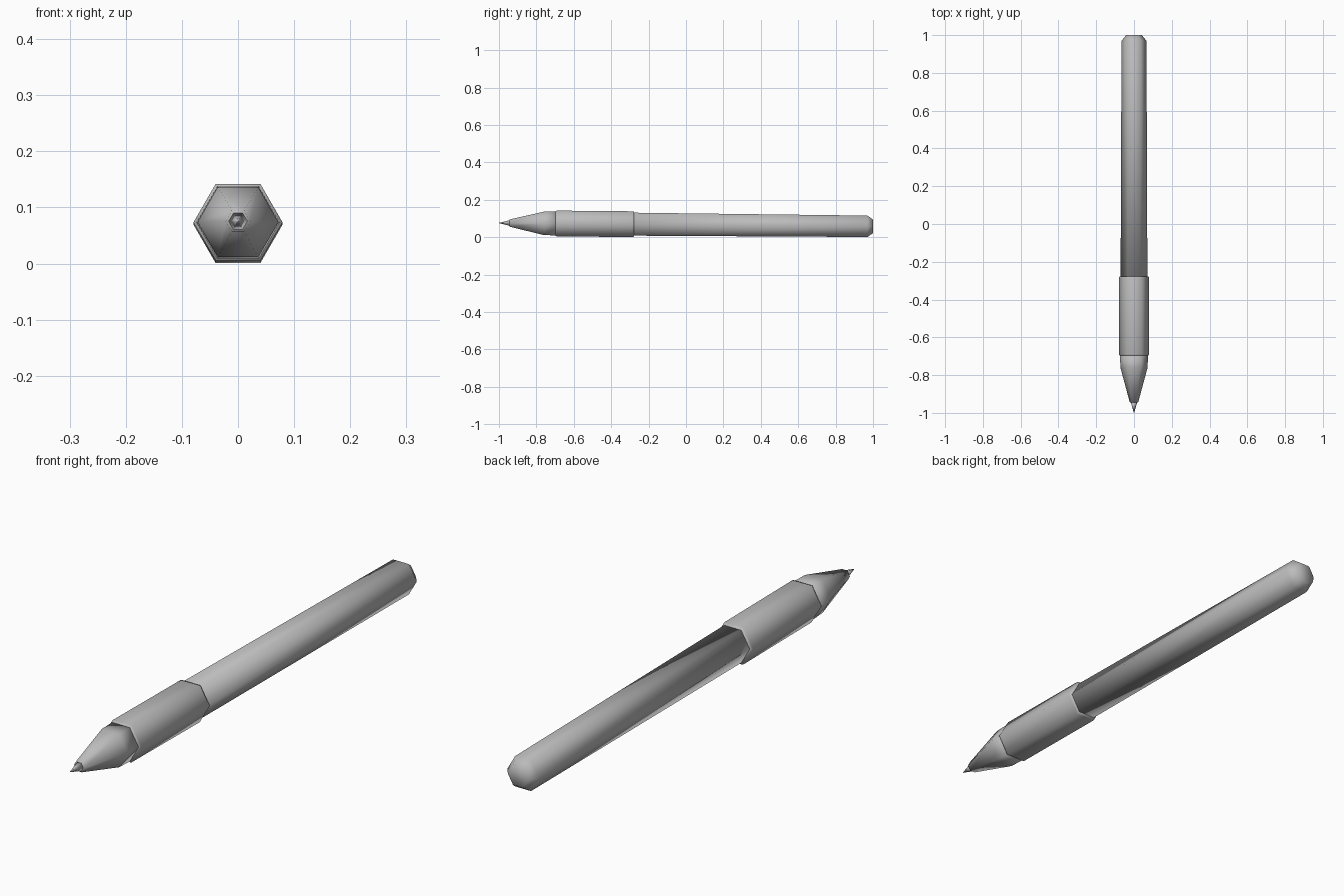
import bpy, math

default = bpy.data.objects.get("Cube")
if default:
    bpy.data.objects.remove(default)

SIDES = 6
AXIS_HEIGHT = 0.067
TILT = 0.009  # the pen rests on its grip and its rear end

grey = bpy.data.materials.new("plain_grey")
grey.use_nodes = True
colour = (0.5, 0.5, 0.5, 1)
grey.diffuse_color = colour
grey.node_tree.nodes["Principled BSDF"].inputs["Base Color"].default_value = colour


def hex_part(name, profile):
    """Six-sided lathe along y from (y, radius) pairs, capped at both ends."""
    verts, faces = [], []
    for y, r in profile:
        for k in range(SIDES):
            a = math.tau * k / SIDES
            verts.append((r * math.cos(a), y, r * math.sin(a) + AXIS_HEIGHT - TILT * y))
    for i in range(len(profile) - 1):
        for k in range(SIDES):
            a, b = i * SIDES + k, i * SIDES + (k + 1) % SIDES
            faces.append((a, b, b + SIDES, a + SIDES))
    last = (len(profile) - 1) * SIDES
    faces.append(tuple(reversed(range(SIDES))))
    faces.append(tuple(range(last, last + SIDES)))
    mesh = bpy.data.meshes.new(name)
    mesh.from_pydata(verts, [], faces)
    mesh.materials.append(grey)
    mesh.shade_smooth()
    # from_pydata order above winds outward
    mesh.update()
    obj = bpy.data.objects.new(name, mesh)
    bpy.context.collection.objects.link(obj)
    return obj


# Writing point, nose cone, grip sleeve and long tapered barrel
hex_part("writing_point", [(-1.0, 0.001), (-0.94, 0.018)])
hex_part("nose_cone", [(-0.945, 0.022), (-0.76, 0.072), (-0.69, 0.074)])
hex_part("grip_sleeve", [(-0.697, 0.077), (-0.69, 0.0795), (-0.285, 0.0795), (-0.278, 0.077)])
hex_part("barrel", [(-0.29, 0.071), (0.97, 0.066), (1.0, 0.042)])
